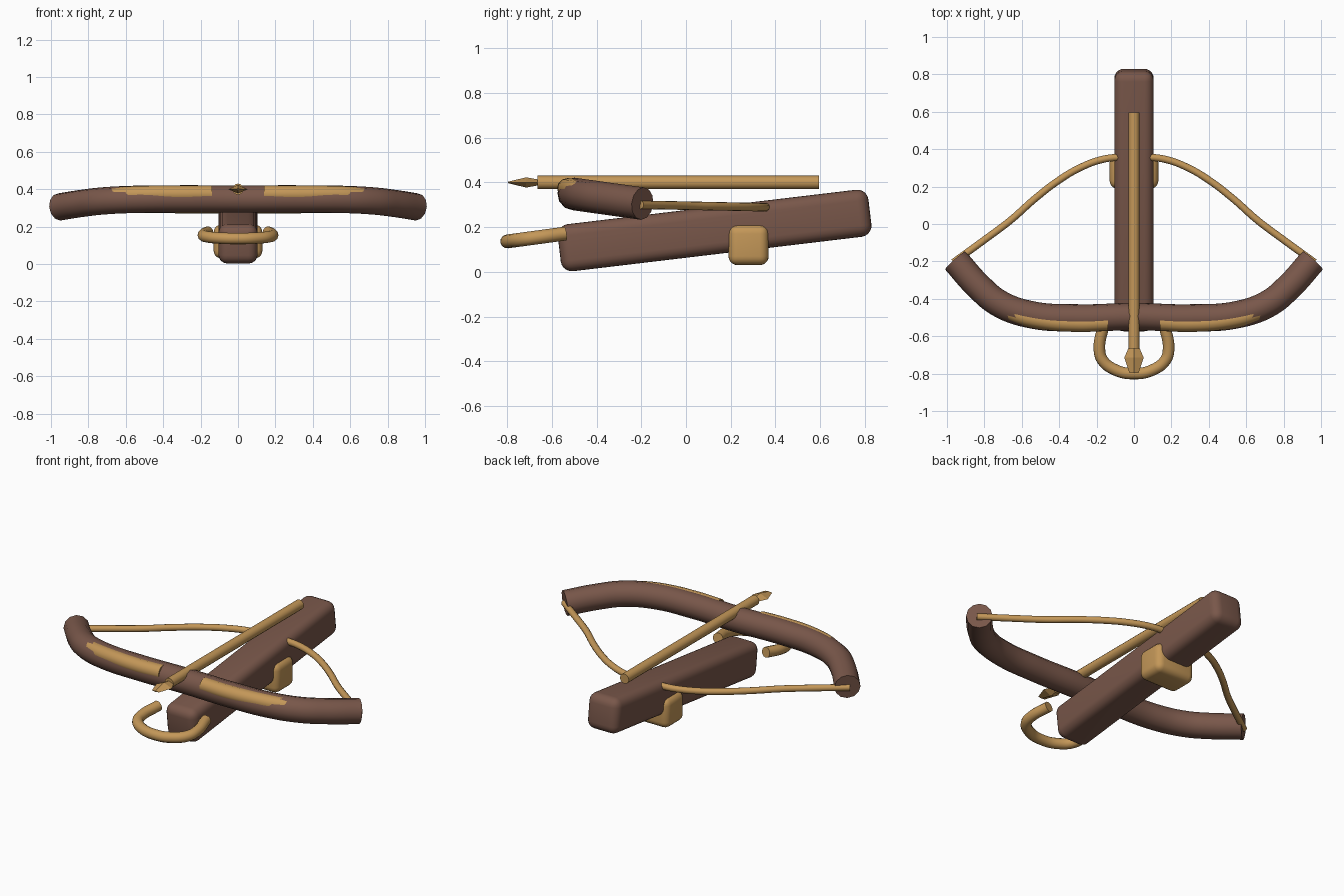
import bpy, bmesh, math

cube = bpy.data.objects.get("Cube")
if cube:
    bpy.data.objects.remove(cube, do_unlink=True)


def material(name, color):
    m = bpy.data.materials.new(name)
    m.use_nodes = True
    m.diffuse_color = (*color, 1)
    m.node_tree.nodes["Principled BSDF"].inputs["Base Color"].default_value = (*color, 1)
    return m


dark_wood = material("dark_wood", (0.19, 0.095, 0.068))
tan_wood = material("tan_wood", (0.55, 0.31, 0.098))


def finish(obj, mat, angle=40):
    obj.data.materials.clear()
    obj.data.materials.append(mat)
    bpy.ops.object.select_all(action='DESELECT')
    obj.select_set(True)
    bpy.context.view_layer.objects.active = obj
    bpy.ops.object.shade_smooth_by_angle(angle=math.radians(angle))
    return obj


def rounded_box(name, center, size, bevel, mat, tilt=0):
    bpy.ops.mesh.primitive_cube_add(size=1, location=center)
    obj = bpy.context.object
    obj.name = name
    obj.scale = size
    bpy.ops.object.transform_apply(location=False, rotation=False, scale=True)
    obj.rotation_euler.x = math.radians(tilt)
    mod = obj.modifiers.new("rounding", 'BEVEL')
    mod.width, mod.segments = bevel, 5
    bpy.ops.object.modifier_apply(modifier=mod.name)
    return finish(obj, mat)


def tube(name, points, radius, mat):
    """Round capped tube along a smooth path."""
    curve = bpy.data.curves.new(name, 'CURVE')
    curve.dimensions = '3D'
    curve.bevel_depth, curve.bevel_resolution = radius, 4
    curve.resolution_u = 8
    curve.use_fill_caps = True
    spline = curve.splines.new('BEZIER')
    spline.bezier_points.add(len(points) - 1)
    for bp, co in zip(spline.bezier_points, points):
        bp.co = co
        bp.handle_left_type = bp.handle_right_type = 'AUTO'
    obj = bpy.data.objects.new(name, curve)
    bpy.context.collection.objects.link(obj)
    bpy.ops.object.select_all(action='DESELECT')
    obj.select_set(True)
    bpy.context.view_layer.objects.active = obj
    bpy.ops.object.convert(target='MESH')
    return finish(bpy.context.object, mat)


def mirrored(half):
    """Complete a path whose first point lies on the centre plane."""
    return [(-x, y, z) for x, y, z in reversed(half[1:])] + half


# Sloping stock and trigger block
rounded_box("stock", (0, 0.128, 0.185), (0.21, 1.4, 0.212), 0.05, dark_wood, 6.8)
rounded_box("trigger_block", (0, 0.28, 0.12), (0.26, 0.18, 0.18), 0.04, tan_wood)

# Bow limbs, dropping slightly toward the tips
bow = [(0, -0.495), (0.3, -0.502), (0.55, -0.485), (0.72, -0.425), (0.83, -0.335), (0.955, -0.195)]
tube("bow", mirrored([(x, y, 0.348 - 0.14 * (y + 0.5)) for x, y in bow]), 0.073, dark_wood)

# Front stirrup
stirrup = [(0, -0.8), (0.1, -0.78), (0.17, -0.725), (0.185, -0.66), (0.162, -0.54)]
tube("stirrup", mirrored([(x, y, 0.136 + 0.135 * (y + 0.8)) for x, y in stirrup]), 0.031, tan_wood)

# Inlaid strips and string halves on both sides
strip = [(0.14, -0.526, 0.374), (0.3, -0.532, 0.374), (0.5, -0.516, 0.373),
         (0.63, -0.484, 0.367), (0.73, -0.435, 0.354)]
string = [(0.965, -0.205), (0.8, -0.085), (0.66, 0.02), (0.53, 0.135), (0.4, 0.235),
          (0.29, 0.3), (0.17, 0.345), (0.05, 0.36)]
for side, s in (("left", 1), ("right", -1)):
    tube(side + "_strip", [(s * x, y, z) for x, y, z in strip], 0.045, tan_wood)
    tube(side + "_string", [(s * x, y, 0.3 - 0.02 * (y + 0.2)) for x, y in string], 0.019, tan_wood)

# Bolt shaft
tube("bolt_shaft", [(0, -0.665, 0.4), (0, 0.595, 0.4)], 0.03, tan_wood)

# Flat diamond bolt head lofted through four-sided sections
bm = bmesh.new()
rings = []
for y, w, h in ((-0.655, 0.026, 0.012), (-0.715, 0.052, 0.023), (-0.797, 0.024, 0.003)):
    rings.append([bm.verts.new((x, y, 0.4 + z)) for x, z in ((w, 0), (0, h), (-w, 0), (0, -h))])
for a, b in zip(rings, rings[1:]):
    for i in range(4):
        j = (i + 1) % 4
        bm.faces.new((a[i], a[j], b[j], b[i]))
bm.faces.new(rings[0])
bm.faces.new(rings[-1])
bmesh.ops.recalc_face_normals(bm, faces=bm.faces)
mesh = bpy.data.meshes.new("bolt_head")
bm.to_mesh(mesh)
bm.free()
head = bpy.data.objects.new("bolt_head", mesh)
bpy.context.collection.objects.link(head)
finish(head, tan_wood, 10)
